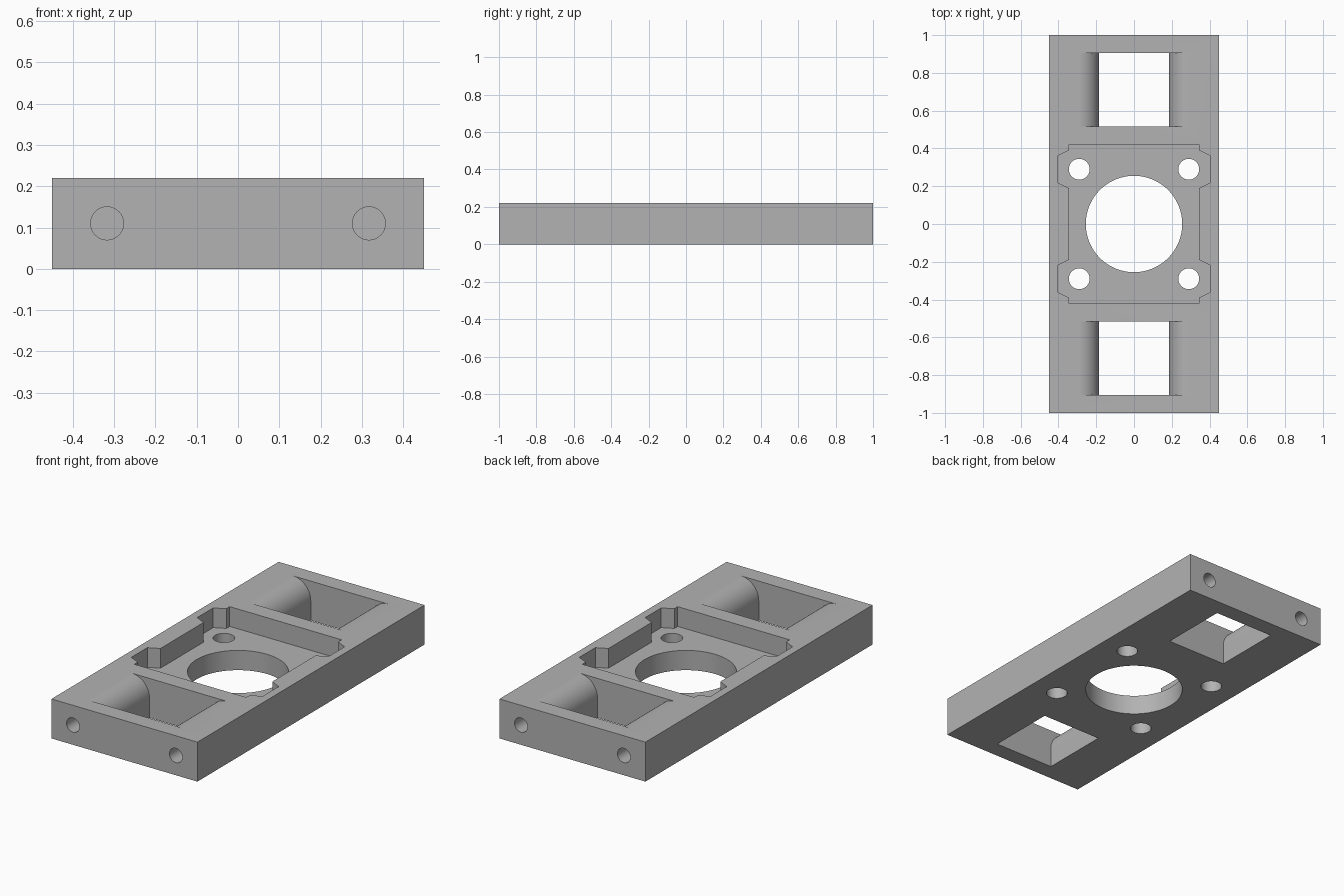
import bpy, bmesh, math
from mathutils import Matrix, Vector

if "Cube" in bpy.data.objects:
    bpy.data.objects.remove(bpy.data.objects["Cube"], do_unlink=True)

W, L, H = 0.45, 1.0, 0.22      # half width, half length, height
MID = H / 2                    # pocket floor and side hole height

grey = bpy.data.materials.new("grey")
grey.use_nodes = True
grey.diffuse_color = (0.45, 0.45, 0.45, 1)
grey.node_tree.nodes["Principled BSDF"].inputs["Base Color"].default_value = grey.diffuse_color


def extrude(name, points, direction):
    """Prism from a closed outline of 3D points."""
    bm = bmesh.new()
    face = bm.faces.new([bm.verts.new(p) for p in points])
    top = bmesh.ops.extrude_face_region(bm, geom=[face])["geom"]
    bmesh.ops.translate(bm, vec=Vector(direction),
                        verts=[v for v in top if isinstance(v, bmesh.types.BMVert)])
    bmesh.ops.recalc_face_normals(bm, faces=bm.faces)
    mesh = bpy.data.meshes.new(name)
    bm.to_mesh(mesh)
    bm.free()
    mesh.materials.append(grey)
    obj = bpy.data.objects.new(name, mesh)
    bpy.context.collection.objects.link(obj)
    return obj


def circle(r, n):
    return [(r * math.cos(2 * math.pi * i / n), r * math.sin(2 * math.pi * i / n)) for i in range(n)]


def cut(body, cutter):
    mod = body.modifiers.new("cut", "BOOLEAN")
    mod.operation, mod.solver, mod.object = "DIFFERENCE", "EXACT", cutter
    bpy.context.view_layer.objects.active = body
    bpy.ops.object.modifier_apply(modifier=mod.name)
    bpy.data.objects.remove(cutter, do_unlink=True)


# Solid block
plate = extrude("mounting_plate", [(-W, -L, 0), (W, -L, 0), (W, L, 0), (-W, L, 0)], (0, 0, H))

# Bolt holes from both ends into the pocket
for sx in (-1, 1):
    for sy in (-1, 1):
        ring = [(sx * 0.317 + a, sy * 1.1, MID + b) for a, b in circle(0.04, 32)]
        cut(plate, extrude("end_hole", ring, (0, -sy * (1.1 - 0.42), 0)))

# Stepped pocket with widened corners
quarter = [(0.405, 0.22), (0.405, 0.36), (0.345, 0.39), (0.345, 0.42)]
quarter.insert(0, (0.345, 0.19))
right = [(x, -y) for x, y in reversed(quarter)] + quarter
outline = right + [(-x, -y) for x, y in right]
cut(plate, extrude("pocket", [(x, y, MID) for x, y in outline], (0, 0, H)))

# Large bore and four corner holes
cut(plate, extrude("bore", [(a, b, -0.1) for a, b in circle(0.255, 96)], (0, 0, 0.5)))
for sx in (-1, 1):
    for sy in (-1, 1):
        ring = [(sx * 0.29 + a, sy * 0.29 + b, -0.1) for a, b in circle(0.055, 40)]
        cut(plate, extrude("corner_hole", ring, (0, 0, 0.5)))

# Windows with rounded upper shoulders
R, NECK = 0.11, 0.185
side = [(NECK, -0.1)]
for i in range(17):
    t = math.pi / 2 * i / 16
    side.append((NECK + R - R * math.cos(t), H - R + R * math.sin(t)))
side.append((NECK + R, H + 0.1))
profile = side + [(-x, z) for x, z in reversed(side)]
for y in (-0.905, 0.515):
    cut(plate, extrude("window", [(x, y, z) for x, z in profile], (0, 0.39, 0)))

# Smooth curved walls, sharp edges
bpy.ops.object.select_all(action="DESELECT")
plate.select_set(True)
bpy.context.view_layer.objects.active = plate
bpy.ops.object.shade_smooth_by_angle(angle=math.radians(30))
